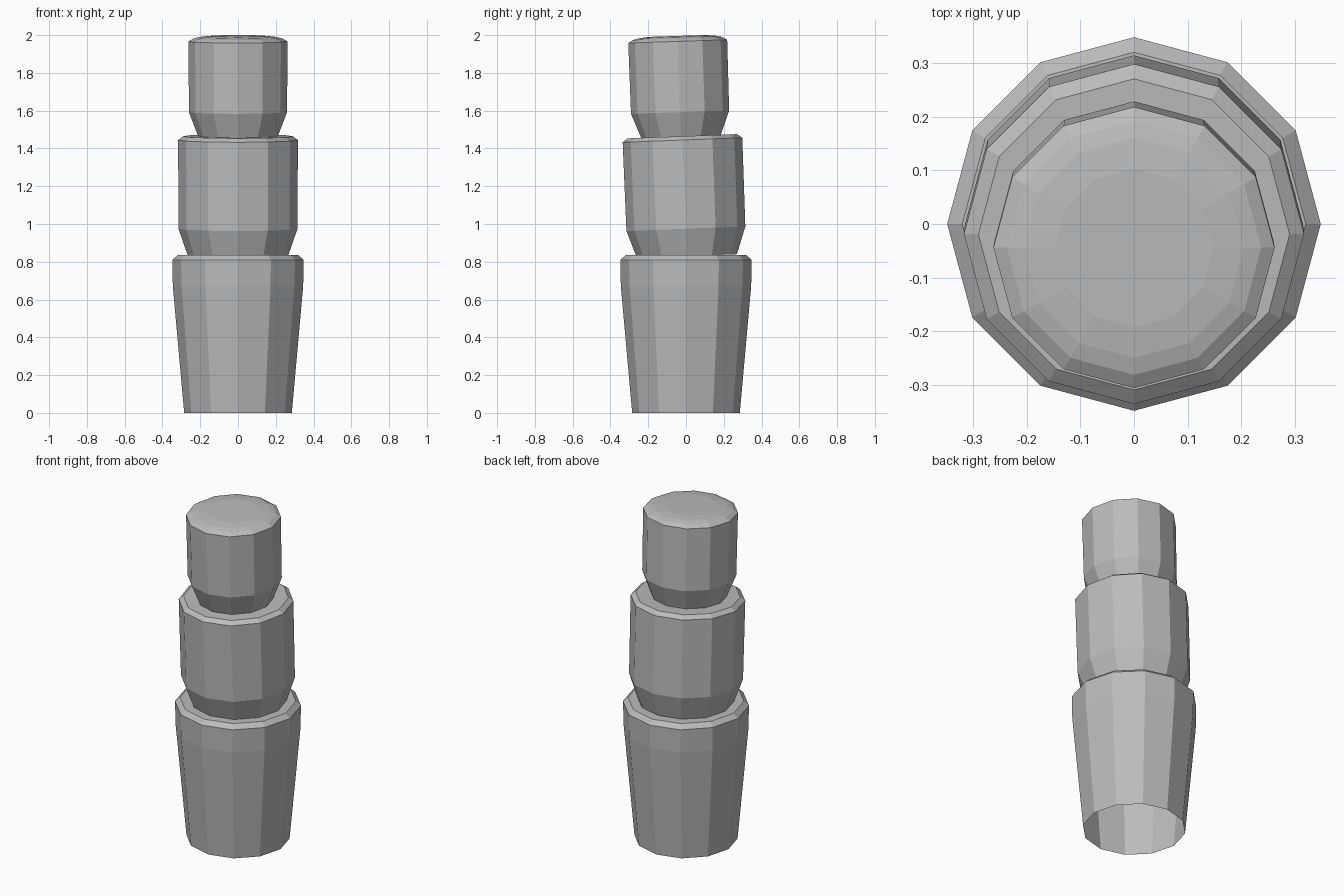
import bpy
import bmesh
from math import cos, sin, pi, radians

SIDES = 12

if "Cube" in bpy.data.objects:
    bpy.data.objects.remove(bpy.data.objects["Cube"], do_unlink=True)

grey = bpy.data.materials.new("plain grey")
grey.use_nodes = True
colour = (0.5, 0.5, 0.5, 1)
grey.diffuse_color = colour
grey.node_tree.nodes["Principled BSDF"].inputs["Base Color"].default_value = colour


def turned_section(name, profile, y=0, z=0, tilt=0, cap=False):
    """Turn a (radius, height) profile into an open twelve-sided shell."""
    bm = bmesh.new()
    rings = [[bm.verts.new((r * cos(2 * pi * i / SIDES), r * sin(2 * pi * i / SIDES), h))
              for i in range(SIDES)] for r, h in profile]
    for low, high in zip(rings, rings[1:]):
        for i in range(SIDES):
            j = (i + 1) % SIDES
            bm.faces.new((low[i], low[j], high[j], high[i]))
    if cap:
        bm.faces.new(rings[-1])
    mesh = bpy.data.meshes.new(name)
    bm.to_mesh(mesh)
    bm.free()
    mesh.materials.append(grey)
    obj = bpy.data.objects.new(name, mesh)
    obj.location = (0, y, z)
    obj.rotation_euler.x = radians(tilt)
    bpy.context.collection.objects.link(obj)
    return obj


# Tapered base, open underneath, with a bevelled rim
turned_section("base_section",
               [(0.285, 0), (0.345, 0.67), (0.348, 0.81), (0.32, 0.835), (0.26, 0.835)])

# Middle section, leaning slightly forward
turned_section("middle_section",
               [(0.265, 0), (0.315, 0.145), (0.317, 0.615), (0.29, 0.635), (0.2, 0.635)],
               y=0.005, z=0.83, tilt=2.2)

# Top section with a shallow domed cap
turned_section("top_section",
               [(0.21, 0), (0.26, 0.13), (0.262, 0.505), (0.237, 0.52),
                (0.205, 0.528), (0.148, 0.534)],
               y=-0.027, z=1.462, tilt=1.9, cap=True)
